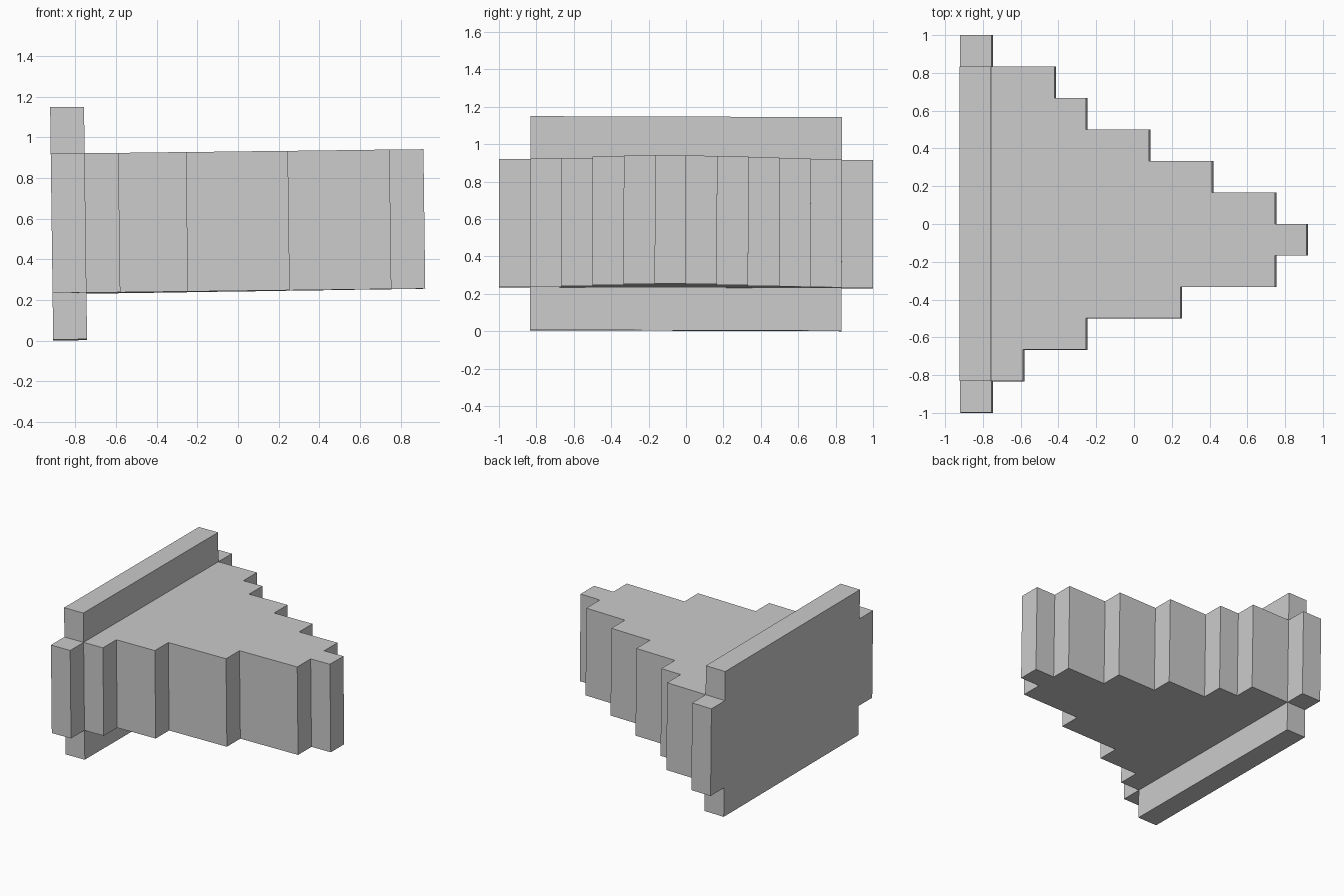
import bpy, bmesh

if "Cube" in bpy.data.objects:
    bpy.data.objects.remove(bpy.data.objects["Cube"])

U = 1 / 6          # plan grid unit
H = 0.2286         # height grid unit

bm = bmesh.new()
cache = {}


def vert(x, y):
    key = (round(x, 4), round(y, 4))
    if key not in cache:
        cache[key] = bm.verts.new((x, y, -1.5 * H))
    return cache[key]


def plan_face(points):
    return bm.faces.new([vert(x, y) for x, y in points])


def extrude(faces, dz):
    out = bmesh.ops.extrude_face_region(bm, geom=faces)["geom"]
    verts = [g for g in out if isinstance(g, bmesh.types.BMVert)]
    bmesh.ops.translate(bm, verts=verts, vec=(0, 0, dz))


# Stepped wedge outline: right-hand edge of each row, from back to front
xb, xf = -5.5 * U, -4.5 * U
rows = [-2.5, -1.5, 0.5, 2.5, 4.5, 5.5, 4.5, 1.5, -1.5, -3.5]
outline = [(xf, 5 * U)]
for i, r in enumerate(rows):
    outline += [(r * U, (5 - i) * U), (r * U, (4 - i) * U)]
outline.append((xf, -5 * U))
plan_face(outline)

# Back plate strip and its two side tabs
for y0, y1 in ((-6, -5), (-5, 5), (5, 6)):
    plan_face([(xb, y0 * U), (xf, y0 * U), (xf, y1 * U), (xb, y1 * U)])
extrude(bm.faces[:], 3 * H)
bmesh.ops.recalc_face_normals(bm, faces=bm.faces)

# Plate continues above and below the wedge
for sign in (1, -1):
    bm.faces.ensure_lookup_table()
    strip = [f for f in bm.faces if f.normal.z * sign > 0.9
             and f.calc_center_median().x < xf - 0.02
             and abs(f.calc_center_median().y) < 0.1]
    extrude(strip, sign * H)
    bmesh.ops.recalc_face_normals(bm, faces=bm.faces)

mesh = bpy.data.meshes.new("stepped_wedge")
bm.to_mesh(mesh)
bm.free()

# Whole part leans very slightly
wedge = bpy.data.objects.new("stepped_wedge", mesh)
bpy.context.collection.objects.link(wedge)
wedge.rotation_euler = (-0.003, -0.0131, 0)
wedge.location = (0, 0, 0.586)
